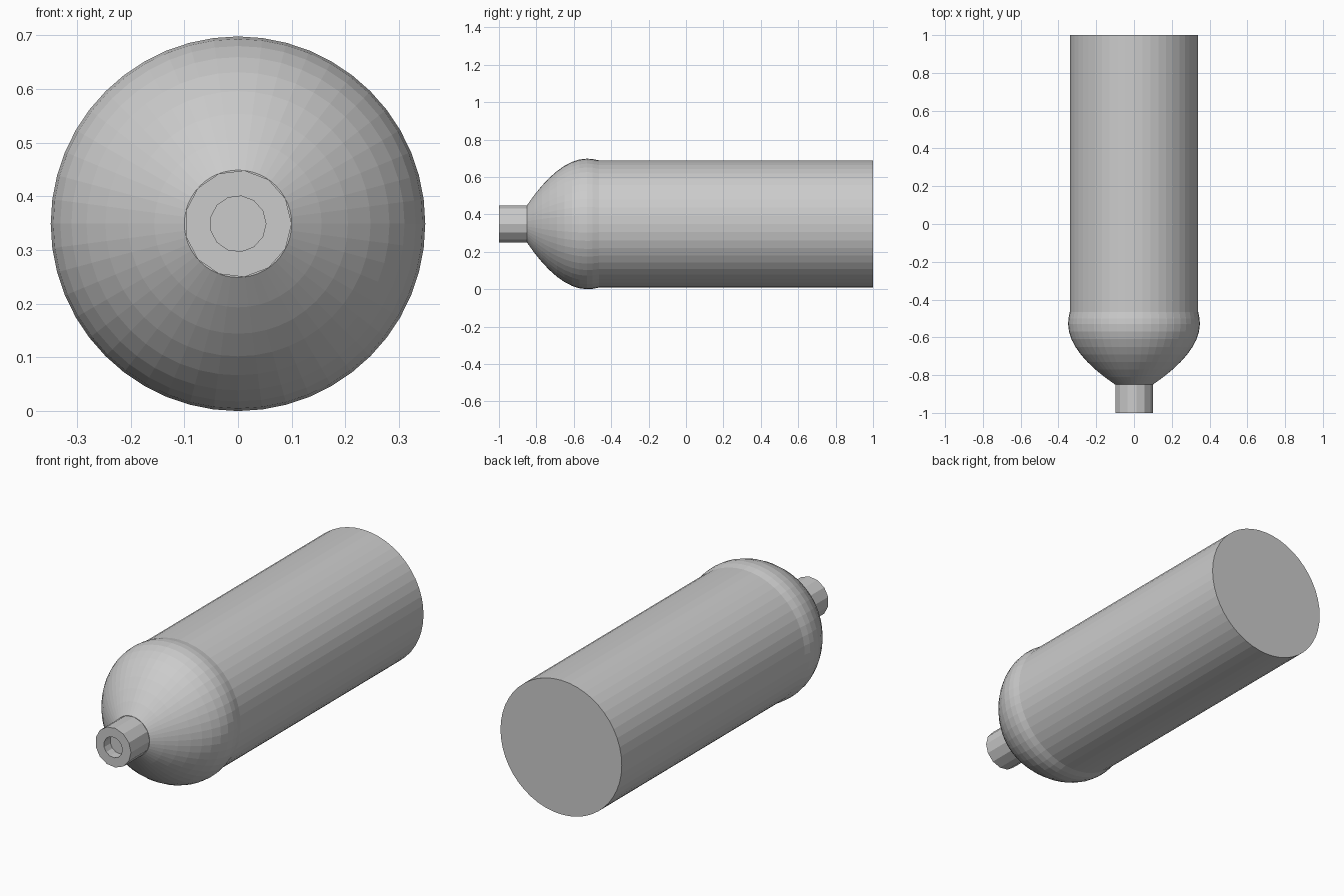
import bpy
import bmesh
from math import cos, sin, tau

AXIS_HEIGHT = 0.349

cube = bpy.data.objects.get("Cube")
if cube:
    bpy.data.objects.remove(cube, do_unlink=True)


def lathe(name, profile, sides):
    """Revolve (y, radius) points round the long axis and cap both ends."""
    bm = bmesh.new()
    angles = [tau * i / sides for i in range(sides)]
    rings = [[bm.verts.new((r * cos(a), y, AXIS_HEIGHT + r * sin(a))) for a in angles]
             for y, r in profile]
    for ring, following in zip(rings, rings[1:]):
        for i in range(sides):
            j = (i + 1) % sides
            bm.faces.new((ring[i], ring[j], following[j], following[i]))
    bm.faces.new(rings[0])
    bm.faces.new(rings[-1])
    bmesh.ops.recalc_face_normals(bm, faces=bm.faces)
    mesh = bpy.data.meshes.new(name)
    bm.to_mesh(mesh)
    bm.free()
    obj = bpy.data.objects.new(name, mesh)
    bpy.context.collection.objects.link(obj)
    return obj


# Straight body with a flat base
lathe("bottle_body", [(-0.5, 0.34), (1, 0.34)], 48)

# Pointed dome that swells slightly past the body, then tucks in behind
steps = 8
shoulder = []
for k in range(steps + 1):
    t = k / steps
    shoulder.append((-0.85 + 0.32 * t, 0.349 - 0.249 * (1 - t) ** 1.9))
shoulder += [(-0.5, 0.347), (-0.455, 0.338)]
lathe("bottle_shoulder", shoulder, 48)

# Neck with a shallow bore in its front face
lathe("bottle_neck", [(-0.84, 0.1), (-1, 0.1), (-1, 0.052), (-0.95, 0.052)], 13)
